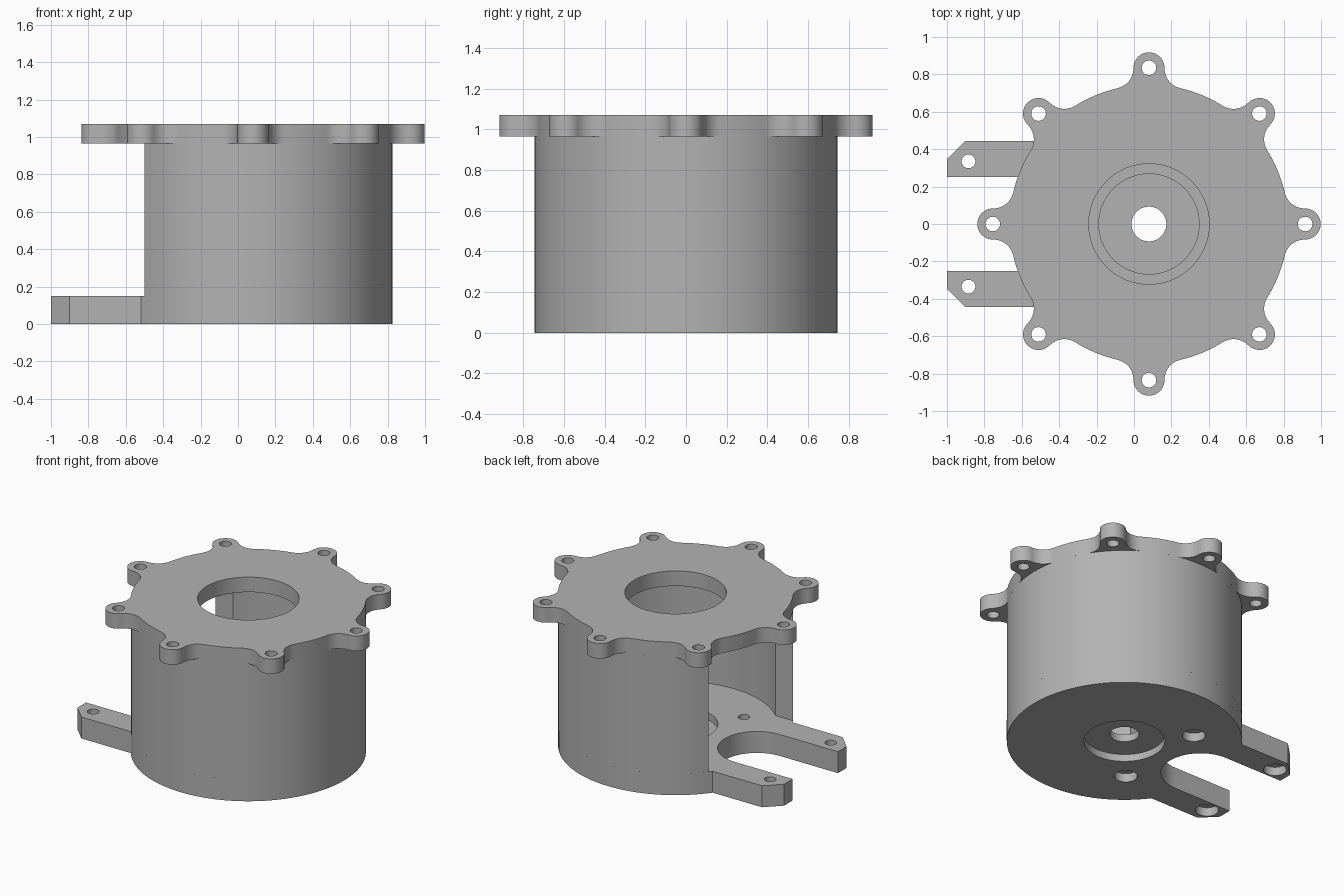
import bpy, bmesh
from math import sin, cos, asin, pi, sqrt, radians

if "Cube" in bpy.data.objects:
    bpy.data.objects.remove(bpy.data.objects["Cube"], do_unlink=True)

CX = 0.08                                   # body axis
R_OUT, R_IN = 0.745, 0.645                  # body wall
FLOOR_TOP, FLANGE_LOW, TOP = 0.15, 0.965, 1.07

grey = bpy.data.materials.new("plain grey")
grey.use_nodes = True
grey.diffuse_color = (0.45, 0.45, 0.45, 1)
grey.node_tree.nodes["Principled BSDF"].inputs["Base Color"].default_value = (0.45, 0.45, 0.45, 1)


def arc(cx, cy, r, a0, a1, n):
    """Points on an arc, both ends included."""
    return [(cx + r * cos(a0 + (a1 - a0) * i / n),
             cy + r * sin(a0 + (a1 - a0) * i / n)) for i in range(n + 1)]


def circle(cx, cy, r, n=32):
    return arc(cx, cy, r, 0, 2 * pi, n)[:-1]


def extrude(name, outlines, z0, z1):
    """Solid made from closed outlines between two heights."""
    bm = bmesh.new()
    for pts in outlines:
        face = bm.faces.new([bm.verts.new((x, y, z0)) for x, y in pts])
        new = bmesh.ops.extrude_face_region(bm, geom=[face])["geom"]
        for v in new:
            if isinstance(v, bmesh.types.BMVert):
                v.co.z = z1
    bmesh.ops.recalc_face_normals(bm, faces=bm.faces)
    mesh = bpy.data.meshes.new(name)
    bm.to_mesh(mesh)
    bm.free()
    mesh.materials.append(grey)
    obj = bpy.data.objects.new(name, mesh)
    bpy.context.collection.objects.link(obj)
    return obj


def cut(obj, outlines, z0, z1):
    """Subtract extruded outlines from an object."""
    cutter = extrude("cutter", outlines, z0, z1)
    cutter.hide_render = True
    mod = obj.modifiers.new("cut", "BOOLEAN")
    mod.operation, mod.solver, mod.object = "DIFFERENCE", "EXACT", cutter
    bpy.context.view_layer.objects.active = obj
    bpy.ops.object.modifier_apply(modifier=mod.name)
    bpy.data.objects.remove(cutter, do_unlink=True)


def smooth(obj):
    bpy.ops.object.select_all(action="DESELECT")
    obj.select_set(True)
    bpy.context.view_layer.objects.active = obj
    bpy.ops.object.shade_smooth_by_angle(angle=radians(30))


# Floor: disc with two chamfered arms around a round-ended slot
ARM_OUT, ARM_IN, SLOT_X = 0.445, 0.25, -0.55
a = pi - asin(ARM_OUT / R_OUT)
arm = [(-0.9, ARM_OUT), (-1, 0.345), (-1, ARM_IN)]
outline = (arc(CX, 0, R_OUT, -a, a, 80) + arm
           + arc(SLOT_X, 0, ARM_IN, pi / 2, -pi / 2, 32)
           + [(x, -y) for x, y in reversed(arm)])
base = extrude("base_with_arms", [outline], 0, FLOOR_TOP)
screws = [(x, y) for x in (-0.885, -0.213) for y in (-0.335, 0.335)]
cut(base, [circle(x, y, 0.037) for x, y in screws] + [circle(CX, 0, 0.093, 48)], -0.1, 0.3)
cut(base, [circle(x, y, 0.073) for x, y in screws], -0.1, 0.06)
cut(base, [circle(CX, 0, 0.257, 64)], -0.1, 0.05)
cut(base, [circle(CX, 0, 0.268, 64)], 0.1, 0.3)
smooth(base)

# Wall: round shell, open on the arm side
GAP = 0.467
ao, ai = pi - asin(GAP / R_OUT), pi - asin(GAP / R_IN)
wall = extrude("body_wall", [arc(CX, 0, R_OUT, -ao, ao, 80) + arc(CX, 0, R_IN, ai, -ai, 80)],
               FLOOR_TOP, FLANGE_LOW)
smooth(wall)

# Flange: disc with eight filleted screw tabs
TABS, TAB_R, BOLT_R, FILLET = 8, 0.083, 0.835, 0.11
fx = TAB_R + FILLET
fy = sqrt((R_OUT + FILLET) ** 2 - fx ** 2)
t = asin(fx / (R_OUT + FILLET))             # half angle of a tab with fillets
tab = (arc(fy, -fx, FILLET, pi - t, pi / 2, 10)
       + arc(BOLT_R, 0, TAB_R, -pi / 2, pi / 2, 20)
       + arc(fy, fx, FILLET, -pi / 2, -pi + t, 10))
step = 2 * pi / TABS
rim = []
for i in range(TABS):
    c, s = cos(i * step), sin(i * step)
    rim += [(CX + x * c - y * s, x * s + y * c) for x, y in tab]
    rim += arc(CX, 0, R_OUT, i * step + t, (i + 1) * step - t, 8)[1:-1]
flange = extrude("top_flange", [rim], FLANGE_LOW, TOP)
cut(flange, [circle(CX, 0, 0.322, 64)]
    + [circle(CX + BOLT_R * cos(i * step), BOLT_R * sin(i * step), 0.039) for i in range(TABS)],
    FLANGE_LOW - 0.1, TOP + 0.1)
smooth(flange)
